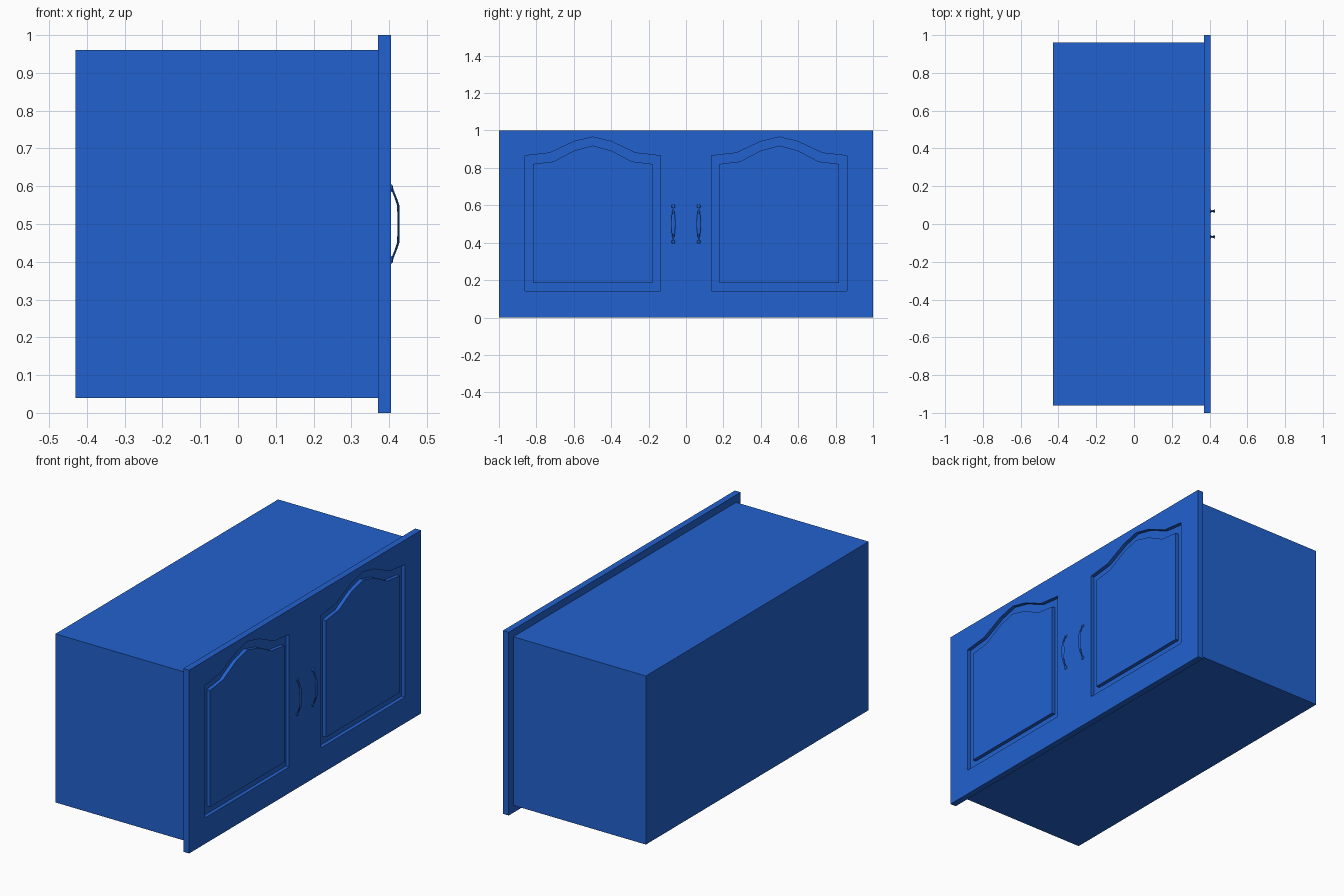
import bpy, bmesh, math

cube = bpy.data.objects.get("Cube")
if cube:
    bpy.data.objects.remove(cube, do_unlink=True)

blue = bpy.data.materials.new("blue_paint")
blue.use_nodes = True
colour = (0.016, 0.12, 0.62, 1)
blue.diffuse_color = colour
blue.node_tree.nodes["Principled BSDF"].inputs["Base Color"].default_value = colour

FRONT, GROOVE = 0.405, 0.02


def finish(name, bm):
    bmesh.ops.recalc_face_normals(bm, faces=bm.faces)
    mesh = bpy.data.meshes.new(name)
    bm.to_mesh(mesh)
    bm.free()
    mesh.materials.append(blue)
    ob = bpy.data.objects.new(name, mesh)
    bpy.context.collection.objects.link(ob)
    return ob


def box(name, low, high):
    bm = bmesh.new()
    bmesh.ops.create_cube(bm, size=1)
    for v in bm.verts:
        v.co = [h if c > 0 else l for c, l, h in zip(v.co, low, high)]
    return finish(name, bm)


def arched_prism(name, centre, bottom, arch, back, front):
    """Arch is half of the outline, from the outer corner to the peak."""
    right = [(w, z) for w, z in arch]
    left = [(-w, z) for w, z in reversed(arch[:-1])]
    wide = arch[0][0]
    outline = [(wide, bottom)] + right + left + [(-wide, bottom)]
    bm = bmesh.new()
    face = bm.faces.new([bm.verts.new((back, centre + y, z)) for y, z in outline])
    new = bmesh.ops.extrude_face_region(bm, geom=[face])["geom"]
    moved = [v for v in new if isinstance(v, bmesh.types.BMVert)]
    bmesh.ops.translate(bm, vec=(front - back, 0, 0), verts=moved)
    return finish(name, bm)


def handle(name, y):
    # Bowed grip: x, z, half width and half thickness of each ring
    half = [(0.405, 0.1, 0.005, 0.004), (0.409, 0.09, 0.004, 0.003),
            (0.417, 0.07, 0.005, 0.003), (0.424, 0.05, 0.008, 0.003),
            (0.425, 0.02, 0.011, 0.003)]
    stations = half + [(x, -z, w, t) for x, z, w, t in reversed(half)]
    bm = bmesh.new()
    rings = []
    for x, z, w, t in stations:
        angles = [math.tau * i / 8 for i in range(8)]
        rings.append([bm.verts.new((x + t * math.cos(a), y + w * math.sin(a), 0.5 + z))
                      for a in angles])
    for a, b in zip(rings, rings[1:]):
        for i in range(8):
            j = (i + 1) % 8
            bm.faces.new((a[i], a[j], b[j], b[i]))
    bm.faces.new(rings[0])
    bm.faces.new(rings[-1])
    # Round feet against the door
    for z in (0.405, 0.595):
        foot = bmesh.ops.create_uvsphere(bm, u_segments=10, v_segments=6, radius=0.01)
        for v in foot["verts"]:
            v.co = (FRONT + v.co.x * 0.6, y + v.co.y, z + v.co.z)
    return finish(name, bm)


# Cabinet body and door board
box("cabinet_body", (-0.43, -0.96, 0.04), (0.37, 0.96, 0.96))
board = box("door_board", (0.37, -1, 0), (FRONT, 1, 1))

outer_arch = [(0.362, 0.865), (0.23, 0.88), (0.1, 0.941), (0, 0.965)]
inner_arch = [(0.32, 0.821), (0.21, 0.834), (0.098, 0.893), (0, 0.919)]

for side, s in (("right", -1), ("left", 1)):
    centre = s * 0.499
    # Recess cut into the board, with a flush arched panel standing in it
    cutter = arched_prism("recess_cutter", centre, 0.142, outer_arch,
                          FRONT - GROOVE, FRONT + 0.05)
    cutter.hide_render = True
    cut = board.modifiers.new("recess", "BOOLEAN")
    cut.operation = "DIFFERENCE"
    cut.solver = "EXACT"
    cut.object = cutter
    bpy.context.view_layer.objects.active = board
    bpy.ops.object.modifier_apply(modifier=cut.name)
    bpy.data.objects.remove(cutter, do_unlink=True)
    arched_prism(side + "_door_panel", centre, 0.184, inner_arch,
                 FRONT - GROOVE - 0.005, FRONT)
    handle(side + "_door_handle", s * 0.068)
